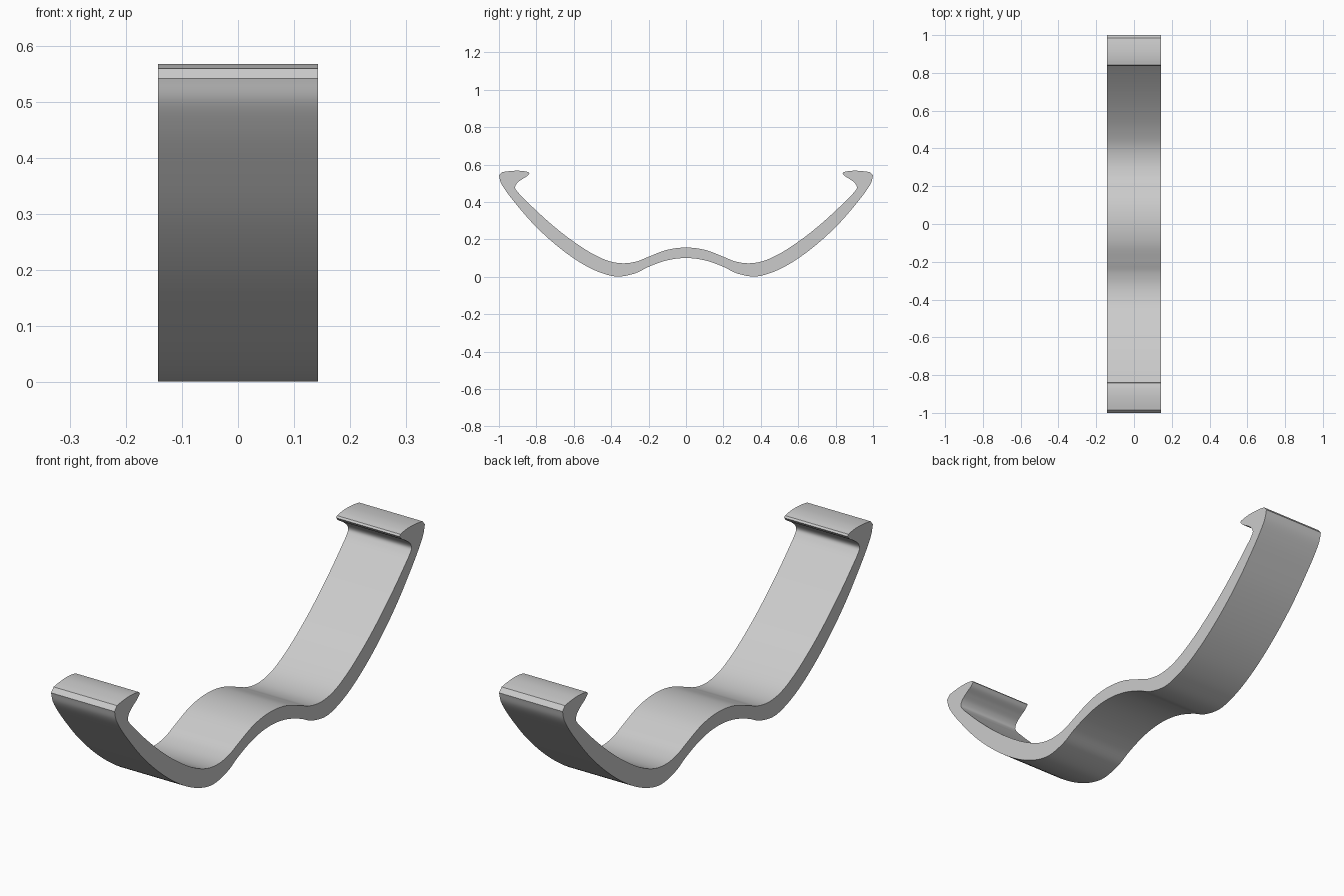
import bpy
import bmesh
import math
from mathutils import Vector

cube = bpy.data.objects.get("Cube")
if cube:
    bpy.data.objects.remove(cube, do_unlink=True)

HALF_WIDTH = 0.143


def spline(points, steps=7):
    """Smooth centripetal curve through (y, z) points."""
    p = [Vector(q) for q in points]
    p = [p[0] * 2 - p[1]] + p + [p[-1] * 2 - p[-2]]
    out = []
    for a, b, c, d in zip(p, p[1:], p[2:], p[3:]):
        t1 = (b - a).length ** 0.5
        t2 = t1 + (c - b).length ** 0.5
        t3 = t2 + (d - c).length ** 0.5
        for i in range(steps):
            t = t1 + (t2 - t1) * i / steps
            ab = a.lerp(b, t / t1)
            bc = b.lerp(c, (t - t1) / (t2 - t1))
            cd = c.lerp(d, (t - t2) / (t3 - t2))
            abc = ab.lerp(bc, t / t2)
            bcd = bc.lerp(cd, (t - t1) / (t3 - t1))
            out.append(abc.lerp(bcd, (t - t1) / (t2 - t1)))
    return out + [p[-2]]


def mirrored(half):
    """Complete a half outline that starts on the centre line."""
    return [(-y, z) for y, z in reversed(half[1:])] + half


def flip(points):
    return [Vector((-q.x, q.y)) for q in reversed(points)]


# Half outlines, from the centre outwards
upper = [(0, .156), (.1, .144), (.2, .107), (.26, .083), (.33, .072), (.41, .083),
         (.5, .123), (.6, .187), (.7, .264), (.8, .353), (.87, .422), (.903, .457),
         (.914, .477), (.905, .498), (.88, .519), (.85, .538), (.836, .553)]
lower = [(0, .1), (.1, .088), (.2, .053), (.27, .019), (.36, .001), (.43, .013),
         (.52, .05), (.62, .112), (.72, .191), (.82, .286), (.9, .378), (.96, .455),
         (.99, .504), (1, .541)]
lip = [(.842, .56), (.87, .565), (.905, .567), (.95, .564), (.984, .559)]

top = spline(mirrored(upper))
bottom = spline(mirrored(lower))
lip_curve = spline(lip)
outline = top + lip_curve + bottom[::-1] + flip(lip_curve)

# Clip band, extruded across its width
bm = bmesh.new()
verts = [bm.verts.new((-HALF_WIDTH, q.x, q.y)) for q in outline]
face = bm.faces.new(verts)
result = bmesh.ops.extrude_face_region(bm, geom=[face], use_keep_orig=True)
moved = [g for g in result["geom"] if isinstance(g, bmesh.types.BMVert)]
bmesh.ops.translate(bm, verts=moved, vec=(2 * HALF_WIDTH, 0, 0))
bmesh.ops.recalc_face_normals(bm, faces=bm.faces)
mesh = bpy.data.meshes.new("clip_band")
bm.to_mesh(mesh)
bm.free()

grey = bpy.data.materials.new("light grey")
grey.use_nodes = True
colour = (0.6, 0.6, 0.6, 1)
grey.diffuse_color = colour
grey.node_tree.nodes["Principled BSDF"].inputs["Base Color"].default_value = colour
mesh.materials.append(grey)

band = bpy.data.objects.new("clip_band", mesh)
bpy.context.collection.objects.link(band)
bpy.ops.object.select_all(action="DESELECT")
band.select_set(True)
bpy.context.view_layer.objects.active = band
bpy.ops.object.shade_smooth_by_angle(angle=math.radians(30))
